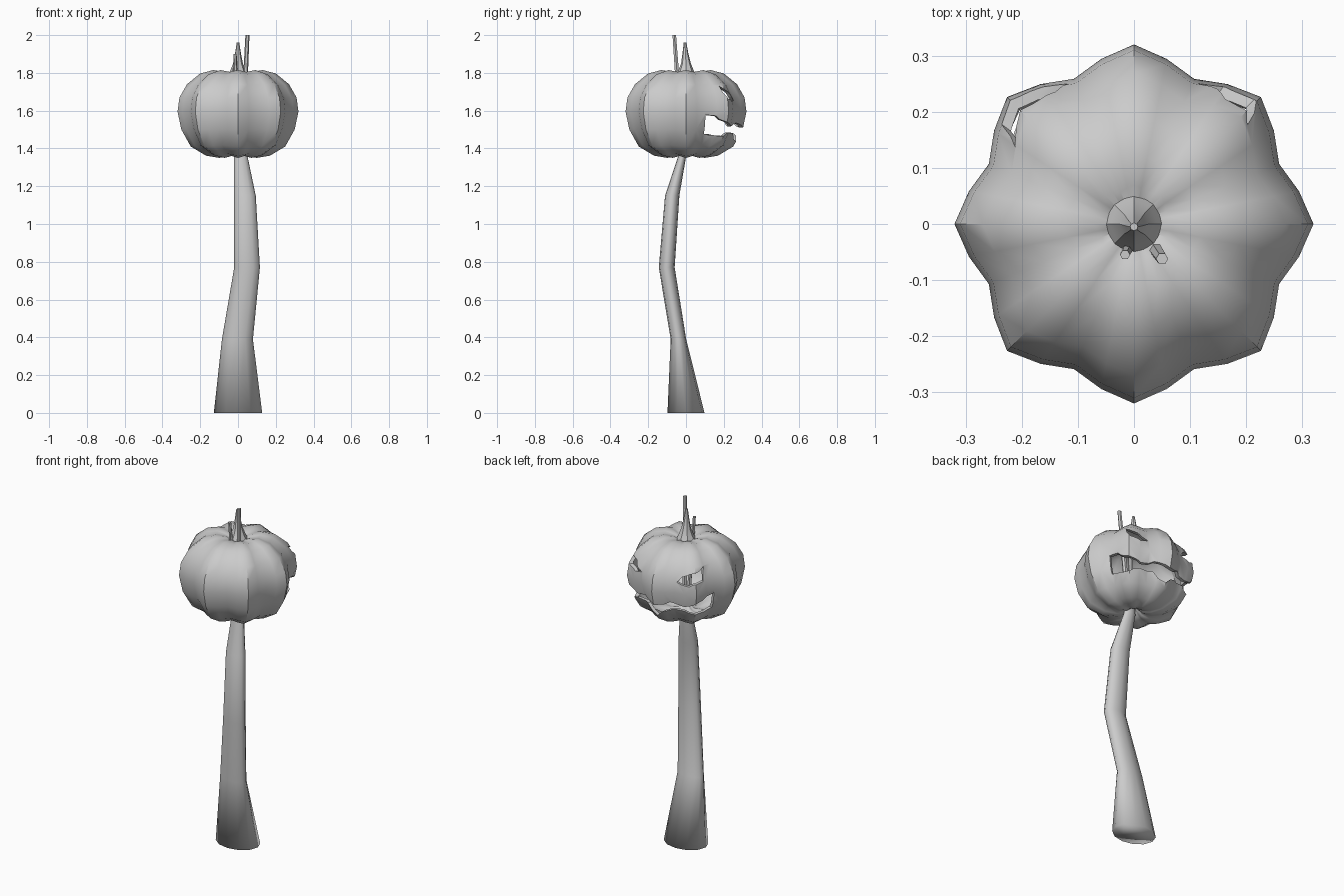
import bpy, bmesh, math
from mathutils import Vector

if "Cube" in bpy.data.objects:
    bpy.data.objects.remove(bpy.data.objects["Cube"])

grey = bpy.data.materials.new("plain grey")
grey.diffuse_color = (0.6, 0.6, 0.6, 1)
grey.use_nodes = True
grey.node_tree.nodes["Principled BSDF"].inputs["Base Color"].default_value = grey.diffuse_color


def activate(ob):
    bpy.ops.object.select_all(action='DESELECT')
    ob.select_set(True)
    bpy.context.view_layer.objects.active = ob


def finish(name, bm, angle=40):
    bmesh.ops.recalc_face_normals(bm, faces=bm.faces)
    me = bpy.data.meshes.new(name)
    bm.to_mesh(me)
    bm.free()
    me.materials.append(grey)
    ob = bpy.data.objects.new(name, me)
    bpy.context.collection.objects.link(ob)
    activate(ob)
    bpy.ops.object.shade_smooth_by_angle(angle=math.radians(angle))
    return ob


def loft(rings):
    """Skin a list of equally long closed rings of points, with end caps."""
    bm = bmesh.new()
    loops = [[bm.verts.new(p) for p in ring] for ring in rings]
    n = len(loops[0])
    for a, b in zip(loops, loops[1:]):
        for i in range(n):
            j = (i + 1) % n
            bm.faces.new((a[i], a[j], b[j], b[i]))
    bm.faces.new(loops[0])
    bm.faces.new(loops[-1])
    return bm


def ellipse(cx, cy, z, rx, ry, n):
    return [(cx + rx * math.cos(2 * math.pi * i / n),
             cy + ry * math.sin(2 * math.pi * i / n), z) for i in range(n)]


def polar(r, deg, z):
    return (r * math.cos(math.radians(deg)), r * math.sin(math.radians(deg)), z)


# Pumpkin: eight lobes with a dimple at each end
PROFILE = [(0.02, 1.385), (0.05, 1.36), (0.10, 1.35), (0.17, 1.362), (0.25, 1.41),
           (0.30, 1.50), (0.32, 1.595), (0.31, 1.67), (0.27, 1.74), (0.20, 1.797),
           (0.13, 1.815), (0.07, 1.805), (0.02, 1.785)]
LOBE = [1.0, 0.937, 0.875, 0.937]
MID = 1.585


def gourd(name, size):
    rings = []
    for r, z in PROFILE:
        ring = []
        for i in range(32):
            f = LOBE[i % 4]
            zz = MID + (z - MID) * size * (1 - (1 - f) * 0.35)
            ring.append(polar(r * f * size, i * 11.25, zz))
        rings.append(ring)
    return finish(name, loft(rings))


pumpkin = gourd("pumpkin", 1.0)


def subtract(cutter):
    cut = pumpkin.modifiers.new("cut", 'BOOLEAN')
    cut.operation = 'DIFFERENCE'
    cut.solver = 'EXACT'
    cut.object = cutter
    activate(pumpkin)
    bpy.ops.object.modifier_apply(modifier=cut.name)
    bpy.data.objects.remove(cutter)


# Hollow inside
subtract(gourd("cavity", 0.935))

# Slanted eyes on the +y side
for outline in ([(66, 1.655), (57, 1.645), (46, 1.665), (41, 1.73), (54, 1.70)],
                [(115, 1.655), (128, 1.64), (143, 1.665), (147, 1.735), (130, 1.705)]):
    bm = loft([[polar(r, a, z) for a, z in outline] for r in (0.17, 0.45)])
    bmesh.ops.triangulate(bm, faces=bm.faces)
    subtract(finish("eye_cutter", bm))

# Jagged mouth: columns of (degrees around, lower lip, upper lip), mirrored
half = [(22, 1.478, 1.577), (33, 1.47, 1.572), (45, 1.465, 1.54), (57, 1.485, 1.515),
        (73, 1.482, 1.535), (90, 1.435, 1.51)]
columns = half + [(180 - a, lo, hi) for a, lo, hi in half[-2::-1]]
bm = loft([[polar(0.17, a, lo), polar(0.45, a, lo), polar(0.45, a, hi), polar(0.17, a, hi)]
           for a, lo, hi in columns])
bmesh.ops.triangulate(bm, faces=bm.faces)
subtract(finish("mouth_cutter", bm))
activate(pumpkin)
bpy.ops.object.shade_smooth_by_angle(angle=math.radians(40))

# Stem with a flared foot
finish("stem", loft([ellipse(0, y, z, r, r, 8) for y, z, r in
                     [(0, 1.775, 0.06), (0, 1.81, 0.042), (0, 1.85, 0.026),
                      (-0.003, 1.90, 0.016), (-0.005, 1.96, 0.007)]]))

# Crooked post, wide at the foot, smooth all round
finish("post", loft([ellipse(x, y, z, rx, ry, 12) for x, y, z, rx, ry in
                     [(0, 0, 0, 0.128, 0.098), (-0.003, -0.04, 0.39, 0.082, 0.041),
                      (0.048, -0.102, 0.77, 0.068, 0.042), (0.036, -0.073, 1.15, 0.058, 0.038),
                      (0.014, -0.02, 1.36, 0.036, 0.021), (0.012, -0.02, 1.43, 0.03, 0.02)]]), 180)

# Two prongs of the post running through the pumpkin
for name, foot, tip, rad in [("long_prong", (0.022, -0.02, 1.41), (0.05, -0.062, 2.0), 0.012),
                             ("short_prong", (0.0, -0.02, 1.41), (-0.016, -0.055, 1.90), 0.010)]:
    a, b = Vector(foot), Vector(tip)
    finish(name, loft([ellipse(*a.lerp(b, t), rad * s, rad * s, 6)
                       for t, s in [(0, 1.2), (0.5, 1.1), (1, 0.9)]]))
